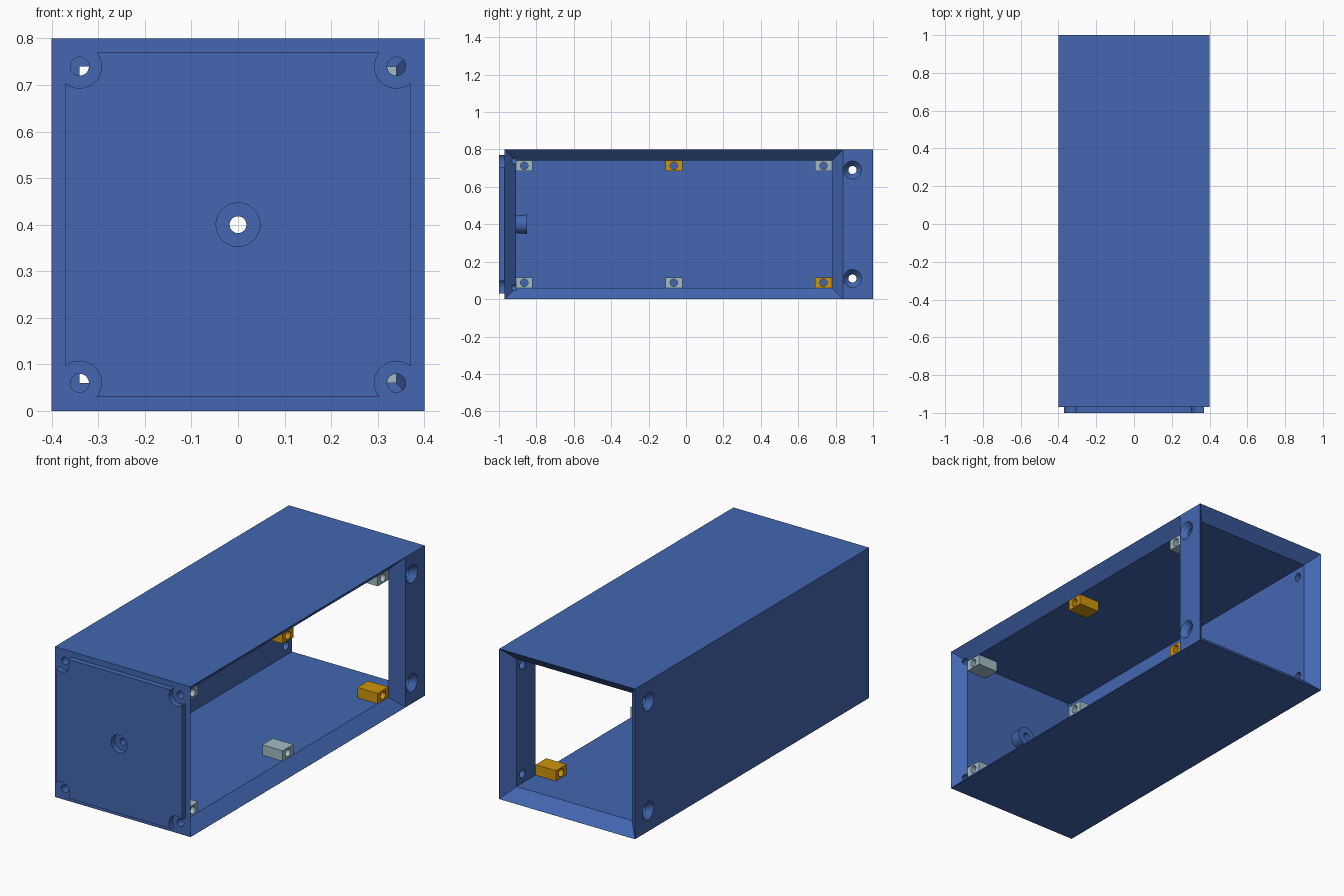
import bpy, bmesh, math
from mathutils import Vector

if "Cube" in bpy.data.objects:
    bpy.data.objects.remove(bpy.data.objects["Cube"])


def material(name, rgb):
    m = bpy.data.materials.new(name)
    m.diffuse_color = (*rgb, 1)
    m.use_nodes = True
    m.node_tree.nodes["Principled BSDF"].inputs["Base Color"].default_value = m.diffuse_color
    return m


BLUE = material("blue plastic", (0.056, 0.135, 0.44))
ORANGE = material("orange plastic", (0.62, 0.30, 0.004))
GREY = material("pale grey plastic", (0.37, 0.50, 0.56))


def loft(name, rings, mat=None):
    """Closed solid through matching rings of points."""
    bm = bmesh.new()
    loops = [[bm.verts.new(p) for p in r] for r in rings]
    n = len(loops[0])
    for a, b in zip(loops, loops[1:]):
        for i in range(n):
            j = (i + 1) % n
            bm.faces.new((a[i], a[j], b[j], b[i]))
    bm.faces.new(loops[0][::-1])
    bm.faces.new(loops[-1])
    bmesh.ops.recalc_face_normals(bm, faces=bm.faces)
    me = bpy.data.meshes.new(name)
    bm.to_mesh(me)
    bm.free()
    ob = bpy.data.objects.new(name, me)
    bpy.context.collection.objects.link(ob)
    if mat:
        me.materials.append(mat)
    return ob


def rect_x(x, y0, y1, z0, z1):
    return [(x, y0, z0), (x, y1, z0), (x, y1, z1), (x, y0, z1)]


def rect_y(y, x0, x1, z0, z1):
    return [(x0, y, z0), (x1, y, z0), (x1, y, z1), (x0, y, z1)]


def turned(name, axis, centre, steps, mat=None, n=32):
    """Round solid along x or y; steps are (position, radius)."""
    rings = []
    for pos, r in steps:
        ring = []
        for i in range(n):
            t = 2 * math.pi * (i + 0.5) / n
            u, v = centre[0] + r * math.cos(t), centre[1] + r * math.sin(t)
            ring.append((pos, u, v) if axis == "x" else (u, pos, v))
        rings.append(ring)
    return loft(name, rings, mat)


def combine(ob, tool, op="DIFFERENCE"):
    mod = ob.modifiers.new(op.lower(), "BOOLEAN")
    mod.operation, mod.object, mod.solver = op, tool, "EXACT"
    bpy.context.view_layer.objects.active = ob
    bpy.ops.object.modifier_apply(modifier=mod.name)
    bpy.data.objects.remove(tool)


def smooth(ob):
    bpy.ops.object.select_all(action="DESELECT")
    ob.select_set(True)
    bpy.context.view_layer.objects.active = ob
    bpy.ops.object.shade_smooth_by_angle(angle=math.radians(30))


# Hollow case
case = loft("case", [rect_y(-0.97, -0.4, 0.4, 0, 0.8),
                     rect_y(1, -0.4, 0.4, 0, 0.8)], BLUE)
# Inner space with the bevelled back opening
e = 0.0995
combine(case, loft("cavity", [
    rect_y(-0.91, -0.34, 0.34, 0.06, 0.74),
    rect_y(0.94, -0.34, 0.34, 0.06, 0.74),
    rect_y(1.04, -0.34 - e, 0.34 + e, 0.06 - e, 0.74 + e)]))
# Bevelled opening on the right side
combine(case, loft("side_opening", [
    rect_x(0.30, -0.87, 0.74, 0.10, 0.70),
    rect_x(0.44, -0.91 - e, 0.78 + e, 0.06 - e, 0.74 + e)]))

# Raised front plate with round bites at the corners
R, hw, hx, hz = 0.047, 0.37, 0.34, 0.34
off = hw - hx
a0 = math.asin(off / R)
outline = []
for sx, sz in ((1, 1), (-1, 1), (-1, -1), (1, -1)):
    arc = []
    for i in range(17):
        t = -math.pi / 2 + a0 - i / 16 * (math.pi / 2 + 2 * a0)
        arc.append((sx * (hx + R * math.cos(t)), sz * (hz + R * math.sin(t))))
    outline += arc if sx * sz > 0 else arc[::-1]
combine(case, loft("front_plate", [[(x, y, 0.4 + z) for x, z in outline]
                                   for y in (-1, -0.95)], BLUE), "UNION")

# Flared boss behind the front wall, with a recessed central hole
combine(case, turned("boss", "y", (0, 0.4), [(-0.94, 0.045), (-0.85, 0.052)], BLUE), "UNION")
combine(case, turned("centre_hole", "y", (0, 0.4),
                     [(-1.01, 0.047), (-0.969, 0.047), (-0.969, 0.018), (-0.84, 0.018)]))

# Corner screw holes in the front
for x in (-hx, hx):
    for z in (0.4 - hz, 0.4 + hz):
        combine(case, turned("corner_hole", "y", (x, z), [(-1.01, 0.02), (-0.905, 0.02)]))

# Countersunk screw holes near the back, on both sides
for s in (-1, 1):
    for z in (0.11, 0.69):
        combine(case, turned("side_hole", "x", (0.89, z),
                             [(s * 0.41, 0.057), (s * 0.37, 0.022), (s * 0.32, 0.022)]))
smooth(case)

# Drilled screw blocks along the side opening
for row, z, mats in (("lower", 0.06, (GREY, GREY, ORANGE)),
                     ("upper", 0.685, (GREY, ORANGE, GREY))):
    for place, y, mat in zip(("front", "middle", "back"), (-0.91, -0.11, 0.69), mats):
        block = loft(f"{row}_{place}_screw_block",
                     [rect_x(0.22, y, y + 0.09, z, z + 0.055),
                      rect_x(0.34, y, y + 0.09, z, z + 0.055)], mat)
        combine(block, turned("drill", "x", (y + 0.045, z + 0.0275),
                              [(0.20, 0.02), (0.36, 0.02)], n=24))
        smooth(block)
